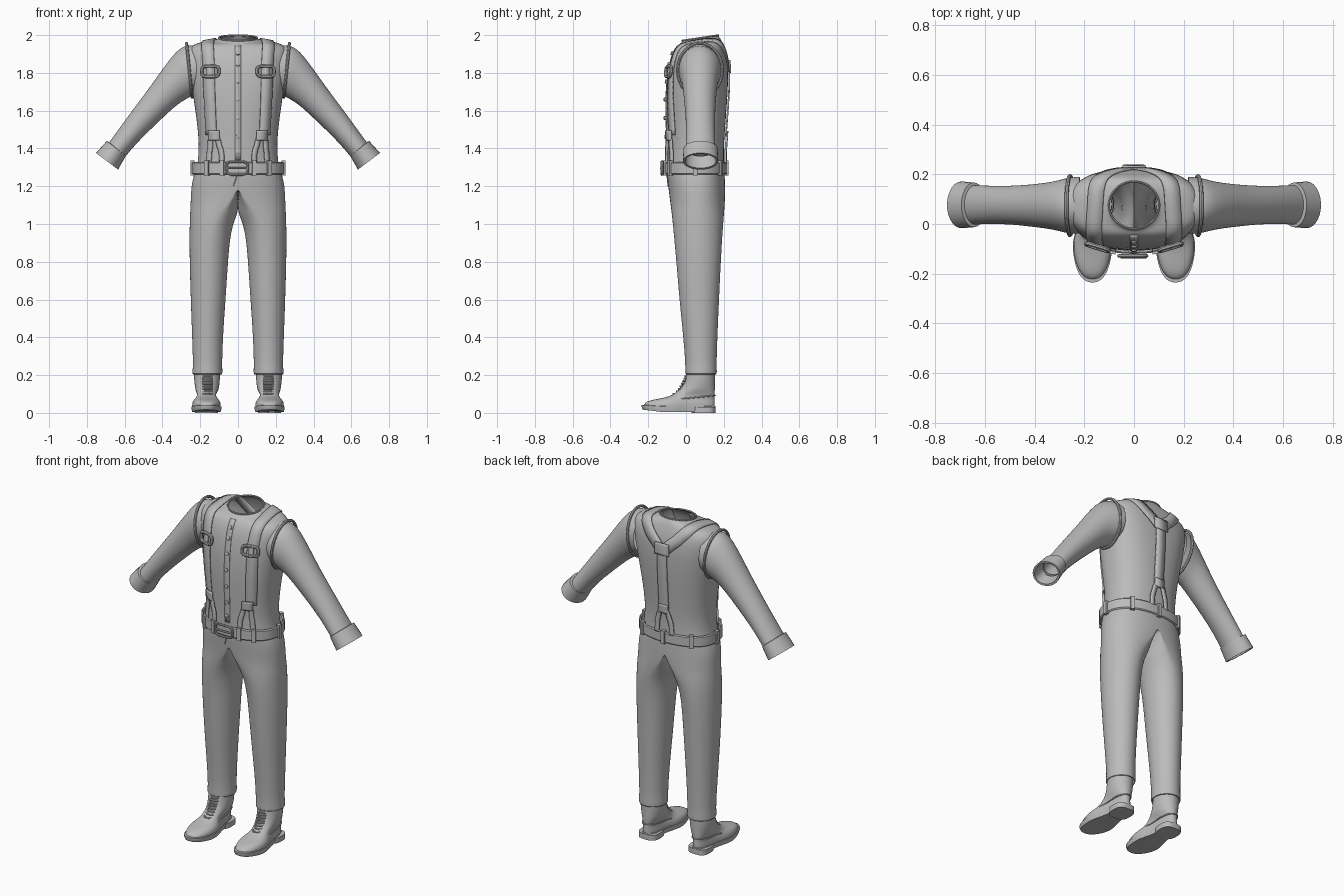
import bpy, bmesh
from math import cos, sin, pi, radians
from mathutils import Vector
from mathutils.bvhtree import BVHTree

if "Cube" in bpy.data.objects:
    bpy.data.objects.remove(bpy.data.objects["Cube"])

cloth = bpy.data.materials.new("plain_grey")
cloth.use_nodes = True
GREY = (0.5, 0.5, 0.5, 1)
cloth.diffuse_color = GREY
cloth.node_tree.nodes["Principled BSDF"].inputs["Base Color"].default_value = GREY


def finish(name, mesh, mirror=False, thick=0, subsurf=0, offset=-1):
    """Link a mesh with its material, smooth shading and modifiers."""
    ob = bpy.data.objects.new(name, mesh)
    bpy.context.collection.objects.link(ob)
    mesh.materials.clear()
    mesh.materials.append(cloth)
    bpy.ops.object.select_all(action='DESELECT')
    ob.select_set(True)
    bpy.context.view_layer.objects.active = ob
    bpy.ops.object.shade_smooth_by_angle(angle=radians(40))
    if mirror:
        m = ob.modifiers.new("mirror", 'MIRROR')
        m.use_clip = True
    if subsurf:
        ob.modifiers.new("smooth", 'SUBSURF').levels = subsurf
        ob.modifiers["smooth"].render_levels = subsurf
    if thick:
        s = ob.modifiers.new("thickness", 'SOLIDIFY')
        s.thickness, s.offset = thick, offset
    return ob


def oval(z, cx, hx, yf, yb, n=2.0, tilt=0, seg=40, inner=None):
    """Superellipse ring; inner gives a different half width towards x = 0."""
    cy, hy, ring = (yf + yb) / 2, (yb - yf) / 2, []
    for i in range(seg):
        c, s = cos(2 * pi * i / seg), sin(2 * pi * i / seg)
        k = (abs(c) ** n + abs(s) ** n) ** (-1 / n)
        w = inner if inner is not None and c < 0 else hx
        ring.append(Vector((cx + w * k * c, cy + hy * k * s, z + tilt * hy * k * s)))
    return ring


def loft(name, rings, caps="", closed=True, middle_cut=False, **kw):
    """Skin a row of rings; caps may hold s (start) and e (end)."""
    bm = bmesh.new()
    rows = [[bm.verts.new(p) for p in r] for r in rings]
    n = len(rows[0])
    for a, b in zip(rows, rows[1:]):
        for i in range(n if closed else n - 1):
            j = (i + 1) % n
            bm.faces.new((a[i], a[j], b[j], b[i]))
    if "s" in caps:
        bm.faces.new(rows[0])
    if "e" in caps:
        bm.faces.new(rows[-1])
    if middle_cut:
        inside = [f for f in bm.faces if all(v.co.x < 0.002 for v in f.verts)]
        bmesh.ops.delete(bm, geom=inside, context='FACES')
        bmesh.ops.remove_doubles(bm, verts=bm.verts, dist=0.0005)
    bmesh.ops.recalc_face_normals(bm, faces=bm.faces)
    mesh = bpy.data.meshes.new(name)
    bm.to_mesh(mesh)
    bm.free()
    return finish(name, mesh, **kw)


def tube(name, pts, r, cyclic=True, mirror=False):
    cu = bpy.data.curves.new(name, 'CURVE')
    cu.dimensions, cu.bevel_depth, cu.bevel_resolution = '3D', r, 2
    cu.use_fill_caps = True
    sp = cu.splines.new('POLY')
    sp.points.add(len(pts) - 1)
    for p, q in zip(sp.points, pts):
        p.co = (*q, 1)
    sp.use_cyclic_u = cyclic
    tmp = bpy.data.objects.new("helper", cu)
    bpy.context.collection.objects.link(tmp)
    dg = bpy.context.evaluated_depsgraph_get()
    mesh = bpy.data.meshes.new_from_object(tmp.evaluated_get(dg))
    bpy.data.objects.remove(tmp)
    return finish(name, mesh, mirror=mirror)


# Shirt body, open at the neck
torso = loft("shirt_body", [oval(z, 0, hx, f, b, n, t) for z, hx, f, b, n, t in (
    (1.27, .225, -.1, .205, 2.3, 0), (1.33, .212, -.1, .2, 2.3, 0), (1.42, .205, -.1, .2, 2.3, 0),
    (1.55, .218, -.107, .21, 2.4, 0), (1.68, .238, -.108, .22, 2.5, 0),
    (1.8, .255, -.097, .224, 2.7, 0), (1.88, .264, -.08, .218, 2.8, 0),
    (1.925, .262, -.06, .205, 2.8, 0), (1.95, .24, -.045, .194, 2.6, .05),
    (1.963, .19, -.036, .186, 2.3, .1), (1.97, .13, -.03, .18, 2.1, .14),
    (1.977, .106, -.025, .175, 2, .15), (1.987, .1, -.018, .17, 2, .15))], subsurf=1)
collar = oval(1.985, 0, .101, -.019, .171, 2, .15)
tube("neck_binding", collar, .005)

tree = BVHTree.FromObject(torso, bpy.context.evaluated_depsgraph_get())
CORE = Vector((0, .07, 1.6))


def snap(p):
    """Nearest point on the shirt and its outward normal."""
    co, n, _, _ = tree.find_nearest(Vector(p))
    return co, (n if n.dot(co - CORE) > 0 else -n)


def strip(name, path, width, lift=.004, thick=.008, mirror=False):
    """Flat band that follows the shirt."""
    pts = [Vector(path[0])]
    for a, b in zip(path, path[1:]):
        pts += [Vector(a).lerp(Vector(b), k / 6) for k in range(1, 7)]
    for _ in range(3):
        pts = [pts[0]] + [(a + 2 * b + c) / 4 for a, b, c in zip(pts, pts[1:], pts[2:])] + [pts[-1]]
    spots, rows = [snap(p) for p in pts], []
    for i, (p, n) in enumerate(spots):
        t = spots[min(i + 1, len(spots) - 1)][0] - spots[max(i - 1, 0)][0]
        side = n.cross(t).normalized() * width / 2
        row = []
        for k in (-1, 0, 1):
            q, m = snap(p + side * k)
            row.append(q + m * lift)
        rows.append(row)
    return loft(name, rows, closed=False, mirror=mirror, thick=thick, offset=0)


def frame_on_shirt(name, at, w, h, r, mirror=False, lift=.014):
    """Rounded wire buckle lying on the shirt."""
    p, n = snap(at)
    u = Vector((0, 0, 1)).cross(n).normalized()
    v = n.cross(u)
    c = p + n * lift
    return tube(name, [c + u * q.x * w + v * q.y * h for q in oval(0, 0, 1, -1, 1, 4, seg=24)],
                r, mirror=mirror)


# Sleeves and cuffs: each ring runs between an upper and a lower point
def sleeve_ring(x1, z1, x2, z2, cy, hy):
    a, b = Vector((x1, cy, z1)), Vector((x2, cy, z2))
    return [(a + b) / 2 + (a - b) / 2 * cos(2 * pi * i / 28) + Vector((0, hy * sin(2 * pi * i / 28), 0))
            for i in range(28)]


loft("sleeve", [sleeve_ring(*r) for r in (
    (.22, 1.945, .215, 1.7, .075, .115), (.275, 1.95, .247, 1.675, .074, .115),
    (.325, 1.92, .285, 1.655, .074, .101), (.39, 1.835, .32, 1.632, .074, .092),
    (.467, 1.724, .358, 1.6, .074, .085), (.55, 1.615, .455, 1.508, .076, .077),
    (.626, 1.51, .54, 1.425, .077, .077), (.695, 1.415, .605, 1.345, .077, .08))],
    mirror=True, subsurf=1)
tube("armhole_seam", sleeve_ring(.272, 1.957, .243, 1.672, .074, .119), .008, mirror=True)
loft("cuff", [sleeve_ring(*r) for r in (
    (.678, 1.43, .605, 1.37, .077, .07), (.694, 1.44, .594, 1.36, .077, .09),
    (.752, 1.376, .635, 1.288, .077, .094), (.742, 1.37, .645, 1.296, .077, .082),
    (.69, 1.42, .61, 1.36, .077, .076))], mirror=True)

# Front placket with buttons
strip("placket", [(0, -.1, 1.34), (0, -.12, 1.6), (0, -.1, 1.8), (0, -.05, 1.95)], .034, .001, .004)
for z in (1.94, 1.86, 1.76, 1.66, 1.56, 1.46, 1.38):
    p, n = snap((0, -.15, z))
    u = Vector((1, 0, 0))
    v = n.cross(u)
    loft("button", [[p + n * d + (u * cos(k * pi / 6) + v * sin(k * pi / 6)) * r for k in range(12)]
                    for d, r in ((0, .011), (.009, .011), (.012, .007))], caps="e")

# Suspenders: front straps cross the shoulders and meet at the back
strip("front_strap", [(.155, -.1, 1.47), (.158, -.1, 1.65), (.16, -.1, 1.82), (.162, -.06, 1.93),
                      (.16, .05, 1.99), (.15, .16, 1.97), (.085, .25, 1.9), (.012, .25, 1.83)],
      .064, mirror=True)
strip("back_strap", [(0, .25, 1.85), (0, .25, 1.65), (0, .25, 1.46)], .062, .008)
strip("back_patch", [(0, .25, 1.87), (0, .25, 1.8)], .09, .013)
for name, cx, y, mir in (("front_fork", .152, -.15, True), ("back_fork", 0, .25, False)):
    strip(name, [(cx + dx, y, z) for dx, z in (
        (.05, 1.32), (.046, 1.39), (.022, 1.455), (0, 1.468), (-.022, 1.455), (-.05, 1.39), (-.058, 1.32))],
        .026, .013, .01, mirror=mir)
    strip(name + "_tab", [(cx, y, 1.49), (cx, y, 1.44)], .06, .014, .01, mirror=mir)
frame_on_shirt("strap_buckle", (.16, -.15, 1.815), .047, .028, .009, mirror=True)
strip("buckle_keeper", [(.16, -.12, 1.845), (.16, -.12, 1.785)], .03, .013, .01, mirror=True)

# Trousers: half a pelvis narrowing into one leg, then mirrored
loft("trousers", [oval(z, cx, o - cx, f, b, n, inner=cx - i) for z, cx, i, o, f, b, n in (
    (1.3, 0, 0, .222, -.1, .203, 2.3), (1.25, 0, 0, .236, -.1, .205, 2.3),
    (1.2, 0, 0, .247, -.094, .207, 2.3), (1.14, .025, 0, .25, -.087, .207, 2.2),
    (1.09, .07, 0, .252, -.08, .204, 2.1), (1.05, .1, .003, .254, -.075, .201, 2.1),
    (1.0, .13, .028, .256, -.07, .197, 2), (.9, .15, .046, .257, -.06, .19, 2),
    (.75, .154, .056, .255, -.047, .182, 2), (.6, .157, .066, .25, -.035, .175, 2),
    (.4, .159, .08, .243, -.014, .166, 2), (.27, .161, .084, .238, -.004, .162, 2),
    (.23, .161, .083, .24, -.004, .163, 2), (.203, .161, .082, .242, -.005, .164, 2),
    (.203, .161, .09, .234, .003, .156, 2), (.23, .161, .091, .233, .004, .155, 2))],
    mirror=True, subsurf=1, middle_cut=True)
tube("fly_seam", [(-.004, -.1, 1.26), (-.014, -.098, 1.23), (-.024, -.094, 1.2)], .003, cyclic=False)

# Belt with loops, buckle and tongue
belt = [(1.268, 0), (1.262, .006), (1.268, .012), (1.322, .012), (1.328, .006), (1.322, 0)]
loft("belt", [oval(z, 0, .232 + d, -.108 - d, .206 + d, 2.3, seg=48) for z, d in belt + belt[:1]])
edge = oval(1.295, 0, .247, -.122, .221, 2.3, seg=72)
for i in (0, 10, 18, 26, 36, 46, 50, 58, 62):
    p, t = edge[i], (edge[(i + 1) % 72] - edge[i - 1]).normalized()
    o = Vector((t.y, -t.x, 0))
    loft("belt_loop", [[p + t * a + o * d + Vector((0, 0, h)) for a, d in
                        ((-.012, -.016), (-.012, .005), (.012, .005), (.012, -.016))]
                       for h in (-.038, .04)], caps="se")
tube("belt_buckle", [Vector((-.005 + q.x, -.128, 1.296 + q.y)) for q in
                     oval(0, 0, .056, -.034, .034, 5, seg=24)], .007)
tube("buckle_tongue", [(-.055, -.132, 1.296), (.05, -.132, 1.296)], .006, cyclic=False)


# Boots
def foot(z, hx, f, b, n=2.4, spring=0):
    """Foot outline, wide at the ball and narrow at the arch and heel."""
    ring = oval(z, 0, hx, f, b, n)
    for p in ring:
        p.x = .167 + p.x * (.84 + .16 * cos(pi * min(1, max(0, (p.y + .1) / .14))))
        p.z += spring * max(0, -.12 - p.y)
    return ring


upper = [foot(*r) for r in ((.025, .078, -.222, .15), (.045, .079, -.224, .152), (.06, .076, -.21, .152),
                            (.071, .07, -.17, .151), (.082, .068, -.105, .151), (.095, .068, -.07, .151))]
upper += [oval(z, .164, hx, f, .153) for z, hx, f in (
    (.12, .062, -.04), (.15, .065, -.016), (.18, .069, -.003), (.235, .07, .004))]
loft("boot_upper", upper, mirror=True, subsurf=1)
loft("boot_sole", [foot(z, hx, f, .155, 2.4, sp) for z, hx, f, sp in (
    (.004, .077, -.228, .12), (.02, .081, -.235, .1), (.034, .081, -.235, .06), (.036, .074, -.225, .06))],
    caps="se", mirror=True)
loft("boot_heel", [oval(z, .167, .061, .03, .156, 3) for z in (0, .032)], caps="se", mirror=True)
counter = foot(.08, .071, -.09, .154)
for p in counter:
    p.z += .1 * (p.y - .03)
tube("boot_seam", counter, .004, mirror=True)
for k in range(8):
    s = k / 7
    z, y = .1 + .095 * s, -.066 + .064 * s ** .65
    tube("lace", [(.162 + dx, y + dy, z) for dx, dy in ((-.026, .012), (-.012, -.001), (.012, -.001), (.026, .012))],
         .0055, cyclic=False, mirror=True)
